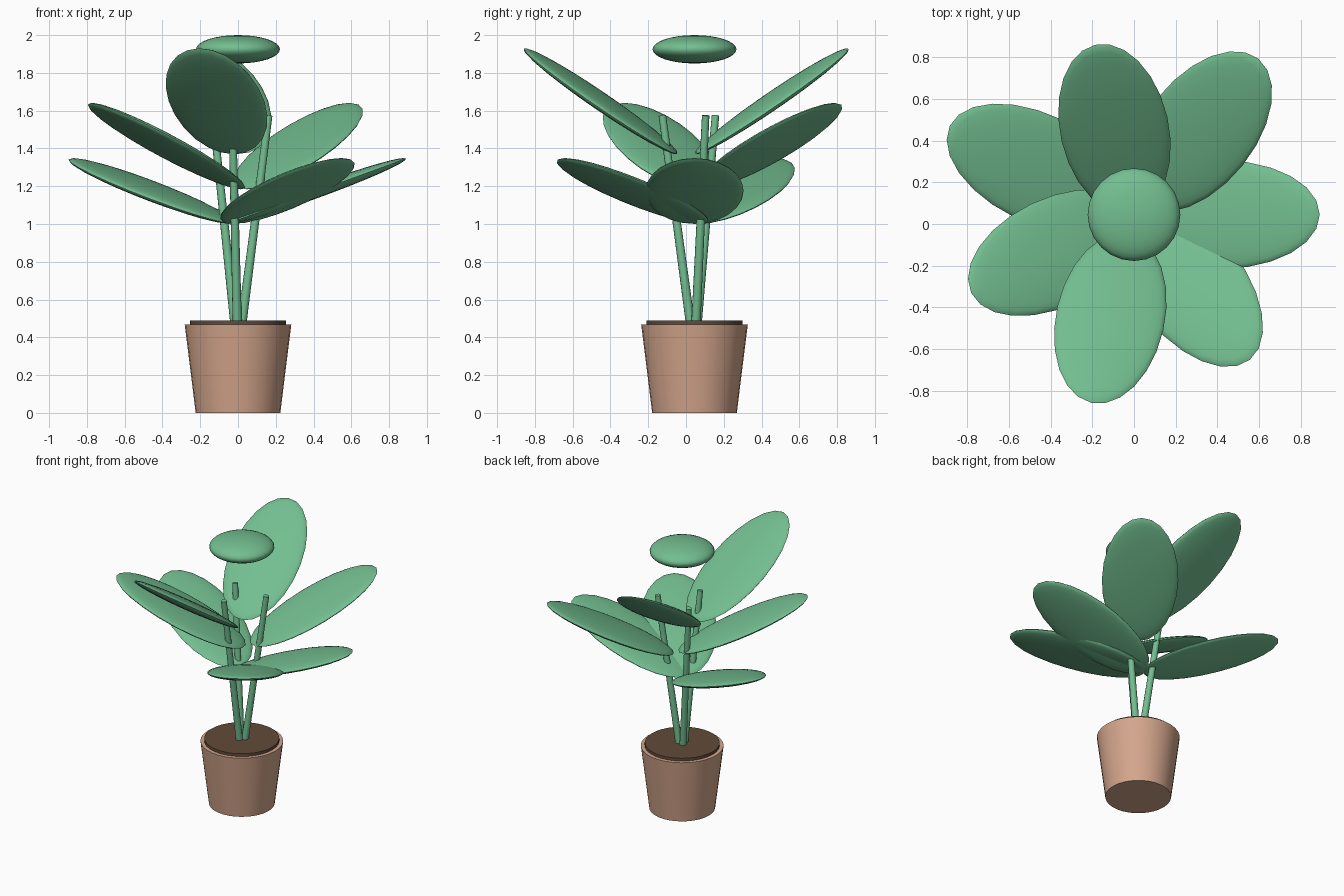
import bpy
import math
from mathutils import Matrix, Vector

cube = bpy.data.objects.get("Cube")
if cube:
    bpy.data.objects.remove(cube, do_unlink=True)

AXIS = Vector((0, 0.045, 0))  # vertical axis of pot and plant


def material(name, rgb):
    mat = bpy.data.materials.new(name)
    mat.use_nodes = True
    mat.diffuse_color = (*rgb, 1)
    mat.node_tree.nodes["Principled BSDF"].inputs["Base Color"].default_value = (*rgb, 1)
    return mat


green = material("leaf_green", (0.171, 0.515, 0.279))
clay = material("terracotta", (0.658, 0.381, 0.262))
earth = material("soil_brown", (0.122, 0.069, 0.041))


def finish(name, mat):
    obj = bpy.context.object
    obj.name = name
    obj.data.materials.append(mat)
    bpy.ops.object.shade_smooth_by_angle(angle=math.radians(40))
    return obj


def frustum(name, mat, r_low, r_high, start, end, sides=32):
    """Round tapered bar between two points."""
    span = end - start
    bpy.ops.mesh.primitive_cone_add(vertices=sides, radius1=r_low, radius2=r_high,
                                    depth=span.length, location=(start + end) / 2,
                                    rotation=span.to_track_quat("Z", "Y").to_euler())
    return finish(name, mat)


def ellipsoid(name, mat, radii, matrix):
    """Squashed sphere, shaped in its mesh and then placed."""
    bpy.ops.mesh.primitive_uv_sphere_add(segments=24, ring_count=16, radius=1)
    obj = bpy.context.object
    obj.data.transform(Matrix.Diagonal((*radii, 1)))
    obj.matrix_world = matrix
    return finish(name, mat)


def up(z):
    return AXIS + Vector((0, 0, z))


# Pot and soil
frustum("pot", clay, 0.224, 0.282, up(0), up(0.467))
frustum("soil", earth, 0.255, 0.255, up(0.44), up(0.488))

# Three stems fanning out from the soil
for i in range(3):
    angle = math.radians(20 + 120 * i)
    out = Vector((math.cos(angle), math.sin(angle), 0))
    frustum(f"stem_{i + 1}", green, 0.025, 0.02,
            up(0.4) + out * 0.012, up(1.575) + out * 0.173, sides=12)

# Seven leaves around the axis, in three tiers of height and tilt
for i in range(7):
    tier = i % 3
    reach = 0.51 if i % 2 else 0.42
    place = (Matrix.Translation(up(1.175 + 0.2375 * tier))
             @ Matrix.Rotation(math.tau * i / 7, 4, "Z")
             @ Matrix.Translation((reach, 0, 0))
             @ Matrix.Rotation(-math.radians(20 + 7 * tier), 4, "Y"))
    ellipsoid(f"leaf_{i + 1}", green, (0.5, 0.26, 0.036), place)

# Round crown leaf on top
ellipsoid("crown_leaf", green, (0.222, 0.222, 0.075), Matrix.Translation(up(1.925)))
